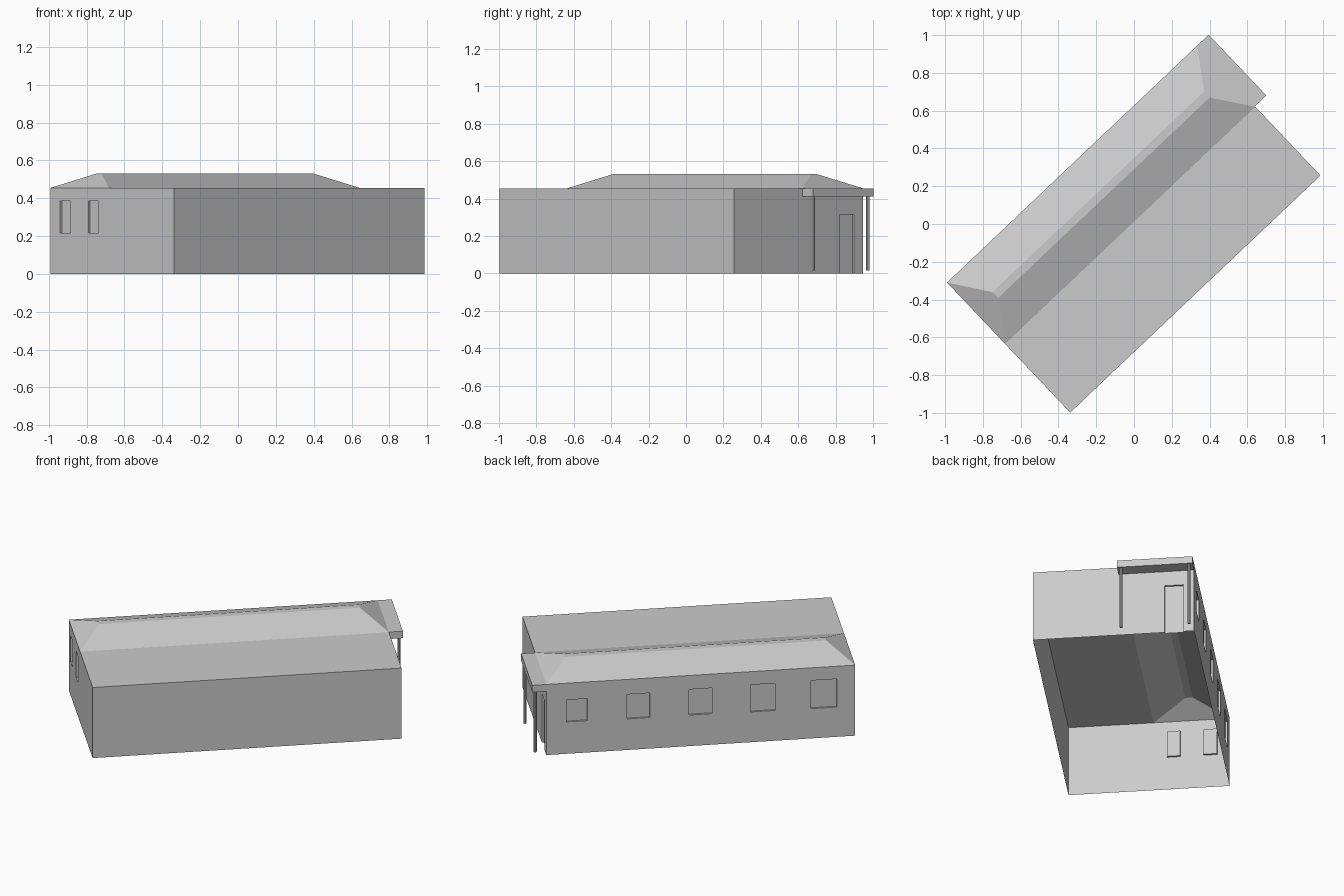
import bpy, bmesh, math
from mathutils import Matrix, Vector

if "Cube" in bpy.data.objects:
    bpy.data.objects.remove(bpy.data.objects["Cube"])

# Building frame: u runs along the length, v across the width, z up
L, W, H = 1.825, 0.948, 0.455
FRAME = Matrix.Translation((-0.99, -0.31, 0)) @ Matrix.Rotation(math.radians(43.45), 4, 'Z')


def finish(bm, name):
    bm.transform(FRAME)
    bmesh.ops.recalc_face_normals(bm, faces=bm.faces[:])
    me = bpy.data.meshes.new(name)
    bm.to_mesh(me)
    bm.free()
    ob = bpy.data.objects.new(name, me)
    bpy.context.collection.objects.link(ob)
    return ob


def add_box(bm, u0, u1, v0, v1, z0, z1):
    centre = Vector(((u0 + u1) / 2, -(v0 + v1) / 2, (z0 + z1) / 2))
    size = Matrix.Diagonal((u1 - u0, v1 - v0, z1 - z0, 1))
    bmesh.ops.create_cube(bm, size=1, matrix=Matrix.Translation(centre) @ size)


# Main body: walls, flat roof over the front half, hip roof over the back
HIP = 0.447
bm = bmesh.new()
P = lambda u, v, z: bm.verts.new((u, -v, z))
floor = [P(0, 0, 0), P(0, W, 0), P(L, W, 0), P(L, 0, 0)]
a, m0, b, c, m1, d = [P(*p, H) for p in
                      ((0, 0), (0, HIP), (0, W), (L, W), (L, HIP), (L, 0))]
r = [P(u, v, 0.53) for u, v in ((0.14, 0.202), (0.14, 0.245), (1.683, 0.245), (1.683, 0.202))]
for f in (floor,
          [floor[0], floor[1], b, m0, a], [floor[1], floor[2], c, b],
          [floor[2], floor[3], d, m1, c], [floor[3], floor[0], a, d],
          [m0, b, c, m1], r,
          [a, m0, r[1], r[0]], [m0, m1, r[2], r[1]],
          [m1, d, r[3], r[2]], [d, a, r[0], r[3]]):
    bm.faces.new(f)
body = finish(bm, "building_body")

# Shallow recesses for windows and door
D = 0.012
bm = bmesh.new()
# long back wall: distance from the porch end, bottom and top
for s0, s1, z0, z1 in ((0.118, 0.242, 0.205, 0.347), (0.478, 0.612, 0.20, 0.358),
                       (0.843, 0.98, 0.20, 0.365), (1.205, 1.352, 0.195, 0.37),
                       (1.565, 1.717, 0.192, 0.373)):
    add_box(bm, L - s1, L - s0, -0.05, D, z0, z1)
# end wall
for v0, v1 in ((0.073, 0.153), (0.29, 0.368)):
    add_box(bm, -0.05, D, v0, v1, 0.217, 0.385)
# door under the porch
add_box(bm, L - D, L + 0.05, 0.063, 0.173, -0.05, 0.315)
cutter = finish(bm, "opening_cutter")
cutter.hide_render = True

mod = body.modifiers.new("openings", 'BOOLEAN')
mod.operation = 'DIFFERENCE'
mod.solver = 'EXACT'
mod.object = cutter
bpy.context.view_layer.objects.active = body
bpy.ops.object.modifier_apply(modifier=mod.name)
bpy.data.objects.remove(cutter)

# Open underside
bm = bmesh.new()
bm.from_mesh(body.data)
bottom = [f for f in bm.faces if all(v.co.z < 1e-4 for v in f.verts)]
bmesh.ops.delete(bm, geom=bottom, context='FACES')
bm.to_mesh(body.data)
bm.free()

# Porch roof slab
bm = bmesh.new()
add_box(bm, L, 1.908, 0, 0.444, 0.41, H)
finish(bm, "porch_roof")

# Porch posts
for i, v in enumerate((0.022, 0.422)):
    bm = bmesh.new()
    bmesh.ops.create_cone(bm, cap_ends=True, segments=8, radius1=0.009, radius2=0.009,
                          depth=0.395, matrix=Matrix.Translation((1.887, -v, 0.2125)))
    finish(bm, f"porch_post_{i + 1}")
